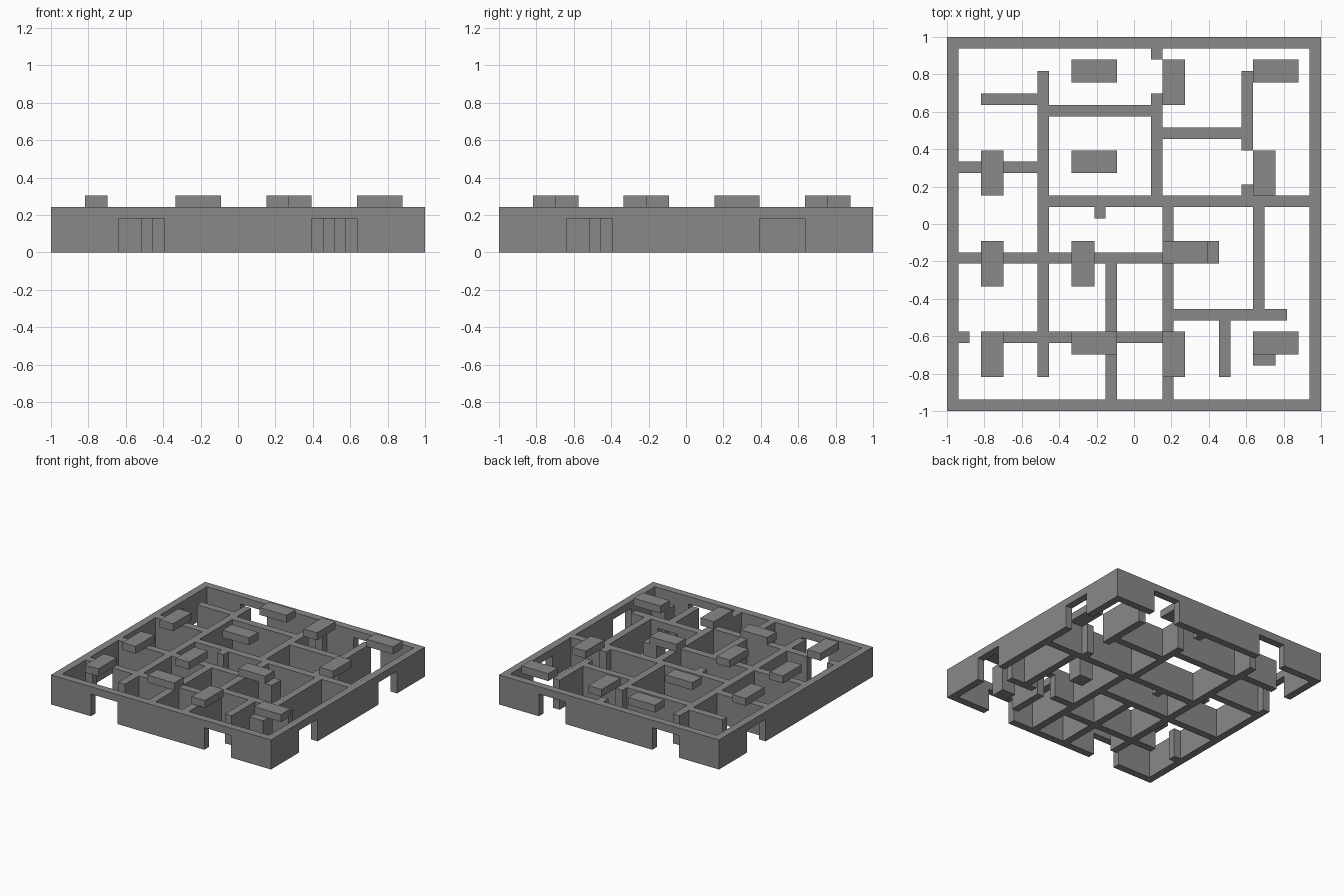
import bpy
import bmesh
from mathutils import Vector

if "Cube" in bpy.data.objects:
    bpy.data.objects.remove(bpy.data.objects["Cube"], do_unlink=True)

N = 33            # plan size in grid units
U = 2 / N         # one grid unit
WALL_H, DOOR_H = 4, 3

stone = bpy.data.materials.new("plain_grey")
stone.use_nodes = True
grey = (0.25, 0.25, 0.25, 1)
stone.diffuse_color = grey
stone.node_tree.nodes["Principled BSDF"].inputs["Base Color"].default_value = grey


def to_world(p):
    return Vector((p[0] * U - 1, p[1] * U - 1, p[2] * U))


def finish(name, bm):
    mesh = bpy.data.meshes.new(name)
    bm.to_mesh(mesh)
    bm.free()
    mesh.materials.append(stone)
    ob = bpy.data.objects.new(name, mesh)
    bpy.context.collection.objects.link(ob)
    return ob


def block(name, lo, hi):
    bm = bmesh.new()
    bmesh.ops.create_cube(bm, size=1)
    for v in bm.verts:
        v.co = to_world([hi[i] if v.co[i] > 0 else lo[i] for i in range(3)])
    return finish(name, bm)


# Plan of the walls as unit cells
cells = set()


def box_cells(x0, x1, y0, y1, z0=0, z1=WALL_H):
    return {(x, y, z) for x in range(x0, x1) for y in range(y0, y1) for z in range(z0, z1)}


def wall_x(y, x0, x1):
    cells.update(box_cells(x0, x1, y, y + 1))


def wall_y(x, y0, y1):
    cells.update(box_cells(x, x + 1, y0, y1))


# Outer walls
for k in (0, N - 1):
    wall_x(k, 0, N)
    wall_y(k, 0, N)

# Inner walls running left to right: (y, start, end)
for run in ((6, 1, 2), (6, 5, 19), (8, 20, 30), (13, 1, 19), (18, 9, 32),
            (21, 1, 8), (24, 19, 26), (26, 9, 18), (27, 3, 8)):
    wall_x(*run)

# Inner walls running front to back: (x, start, end)
for run in ((8, 3, 30), (13, 17, 18), (14, 1, 13), (18, 19, 28), (18, 31, 32),
            (19, 1, 18), (24, 3, 8), (26, 19, 20), (26, 23, 30), (27, 9, 18)):
    wall_y(*run)

# Doorways with a lintel above
for a in (6, 23):
    for k in (0, N - 1):
        cells -= box_cells(a, a + 4, k, k + 1, 0, DOOR_H)
        if (a, k) != (6, 0):
            cells -= box_cells(k, k + 1, a, a + 4, 0, DOOR_H)
cells -= box_cells(23, 26, 8, 9, 0, DOOR_H)

# Skin the cells, keeping only the exposed sides
bm = bmesh.new()
corner = {}


def vert(p):
    if p not in corner:
        corner[p] = bm.verts.new(to_world(p))
    return corner[p]


for c in sorted(cells):
    for axis in range(3):
        for side in (0, 1):
            near = list(c)
            near[axis] += 2 * side - 1
            if tuple(near) in cells:
                continue
            b, d = (axis + 1) % 3, (axis + 2) % 3
            quad = []
            for i, j in ((0, 0), (1, 0), (1, 1), (0, 1)):
                p = list(c)
                p[axis] += side
                p[b] += i
                p[d] += j
                quad.append(vert(tuple(p)))
            bm.faces.new(quad if side else quad[::-1])
bmesh.ops.dissolve_limit(bm, angle_limit=0.01, verts=bm.verts[:], edges=bm.edges[:])
bmesh.ops.triangulate(bm, faces=[f for f in bm.faces if len(f.verts) > 4])
finish("maze_walls", bm)

# Raised blocks, one per bay of a four by four layout, front row first
LAYOUT = ("VHVH", "VVH-", "VH-V", "-HVH")
for row, line in enumerate(LAYOUT):
    for col, kind in enumerate(line):
        x, y = 3 + 8 * col, 3 + 8 * row
        name = f"raised_block_{row + 1}_{col + 1}"
        if kind == "V":
            block(name, (x, y, WALL_H), (x + 2, y + 4, WALL_H + 1))
        elif kind == "H":
            block(name, (x, y + 2, WALL_H), (x + 4, y + 4, WALL_H + 1))

# Square pillars standing under the edge of two blocks
for i, (x, y) in enumerate(((22, 13), (27, 4))):
    block(f"pillar_{i + 1}", (x, y, 0), (x + 2, y + 2, WALL_H))
